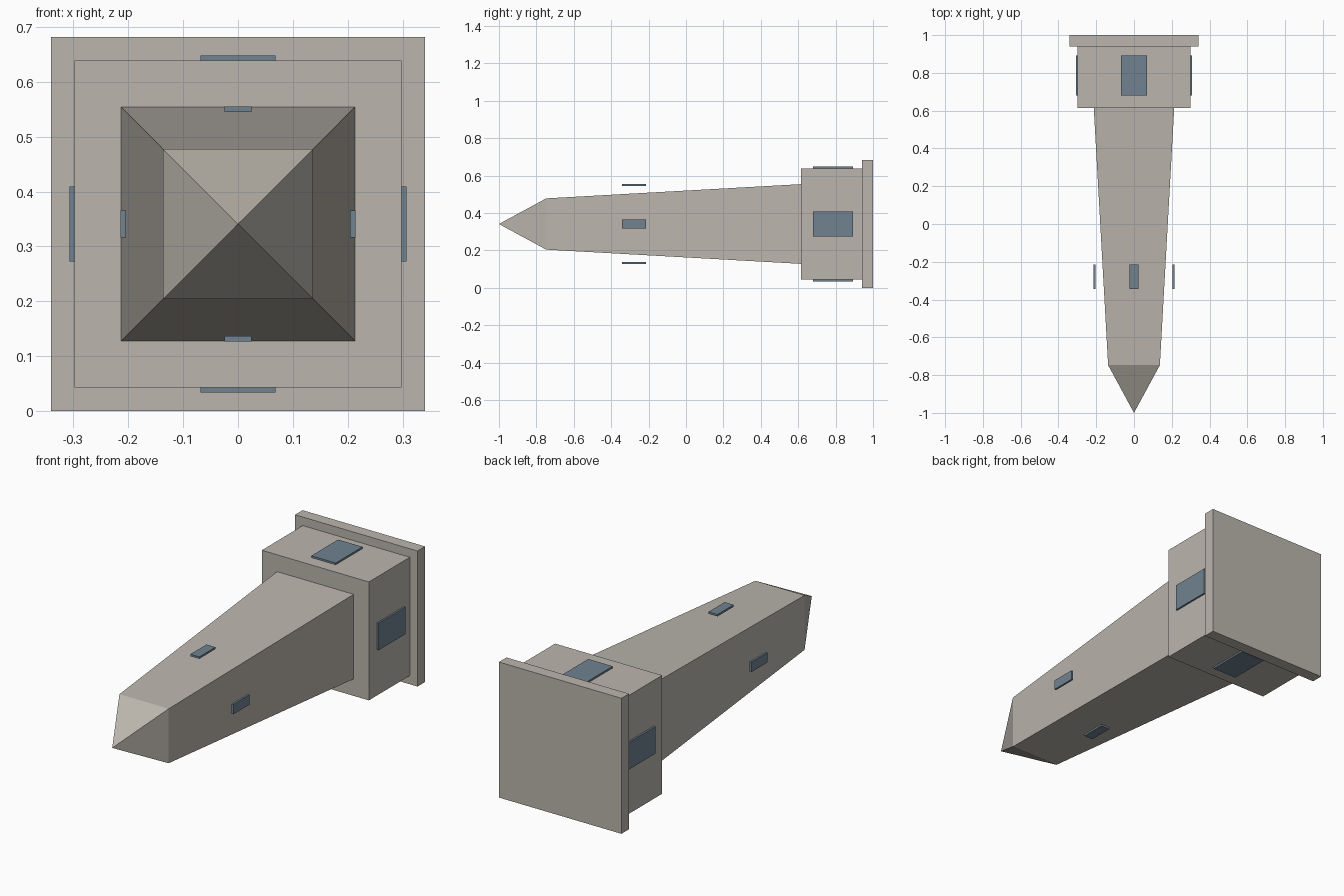
import bpy, bmesh
from math import pi
from mathutils import Matrix

cube = bpy.data.objects.get("Cube")
if cube:
    bpy.data.objects.remove(cube, do_unlink=True)

AXIS_Z = 0.341  # height of the tower's long axis


def material(name, rgb):
    mat = bpy.data.materials.new(name)
    mat.use_nodes = True
    mat.diffuse_color = (*rgb, 1)
    mat.node_tree.nodes["Principled BSDF"].inputs["Base Color"].default_value = (*rgb, 1)
    return mat


stone = material("pale stone", (0.50, 0.47, 0.42))
glass = material("slate blue glass", (0.16, 0.225, 0.28))


def finish(name, bm, mat):
    bmesh.ops.recalc_face_normals(bm, faces=bm.faces)
    mesh = bpy.data.meshes.new(name)
    bm.to_mesh(mesh)
    bm.free()
    mesh.materials.append(mat)
    obj = bpy.data.objects.new(name, mesh)
    obj.location.z = AXIS_Z
    bpy.context.collection.objects.link(obj)
    return obj


def square_loft(name, sections):
    """Solid of square sections (y, half width); a zero width makes a point."""
    bm = bmesh.new()
    rings = []
    for y, h in sections:
        corners = [(-1, -1), (1, -1), (1, 1), (-1, 1)] if h else [(0, 0)]
        rings.append([bm.verts.new((x * h, y, z * h)) for x, z in corners])
    for a, b in zip(rings, rings[1:]):
        for i in range(4):
            j = (i + 1) % 4
            far = [b[j], b[i]] if len(b) == 4 else [b[0]]
            bm.faces.new([a[i], a[j]] + far)
    for ring in (rings[0], rings[-1]):
        if len(ring) == 4:
            bm.faces.new(ring)
    return finish(name, bm, stone)


def window_plates(name, y0, y1, half_width, inner, outer):
    """One thin plate on each of the four sides."""
    for i, side in enumerate(("top", "right", "bottom", "left")):
        bm = bmesh.new()
        bmesh.ops.create_cube(bm, size=1)
        size = Matrix.Diagonal((2 * half_width, y1 - y0, outer - inner, 1))
        place = Matrix.Translation((0, (y0 + y1) / 2, (inner + outer) / 2))
        turn = Matrix.Rotation(-i * pi / 2, 4, "Y")
        bm.transform(turn @ place @ size)
        finish(f"{name}_{side}", bm, glass)


# Stone body: base slab, pedestal, tapering shaft and pointed cap
square_loft("base_slab", [(1.0, 0.341), (0.94, 0.341)])
square_loft("pedestal", [(0.94, 0.298), (0.615, 0.298)])
square_loft("shaft", [(0.615, 0.213), (-0.747, 0.137)])
square_loft("pointed_cap", [(-0.747, 0.137), (-1.0, 0)])

# Windows: large ones on the pedestal, small ones standing off the shaft
window_plates("pedestal_window", 0.68, 0.893, 0.068, 0.298, 0.307)
window_plates("shaft_window", -0.343, -0.215, 0.025, 0.204, 0.214)
